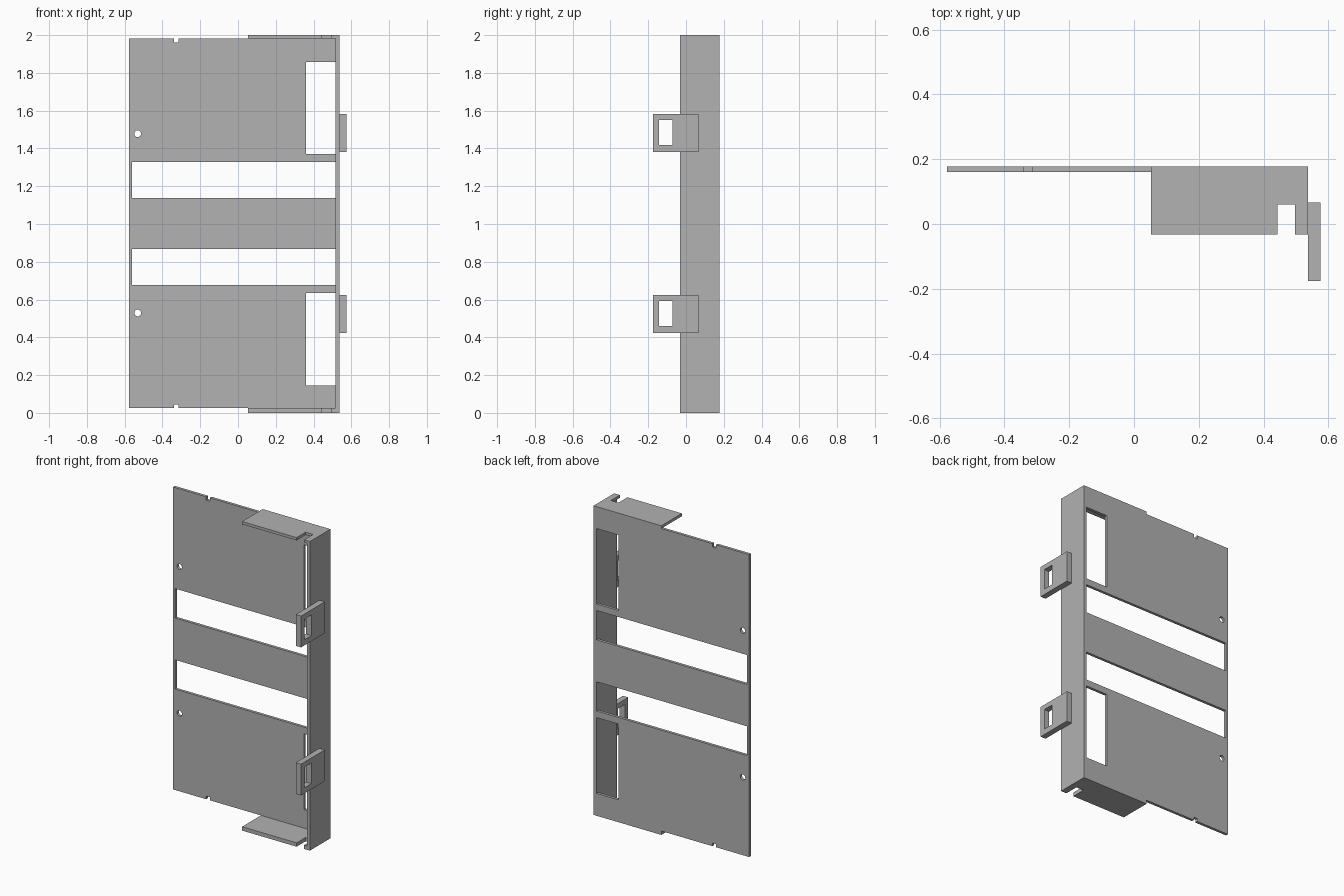
import bpy
import bmesh
from math import pi
from mathutils import Matrix, Vector

cube = bpy.data.objects.get("Cube")
if cube:
    bpy.data.objects.remove(cube, do_unlink=True)

grey = bpy.data.materials.new("plain grey")
grey.use_nodes = True
colour = (0.445, 0.445, 0.445, 1)
grey.diffuse_color = colour
grey.node_tree.nodes["Principled BSDF"].inputs["Base Color"].default_value = colour


def add_mesh(name, bm):
    mesh = bpy.data.meshes.new(name)
    bm.to_mesh(mesh)
    bm.free()
    obj = bpy.data.objects.new(name, mesh)
    bpy.context.collection.objects.link(obj)
    mesh.materials.append(grey)
    return obj


def box(name, x, y, z):
    """Box from the (low, high) range on each axis."""
    lo, hi = (Vector(c) for c in zip(x, y, z))
    bm = bmesh.new()
    bmesh.ops.create_cube(bm, size=1, matrix=Matrix.Translation((lo + hi) / 2)
                          @ Matrix.Diagonal((hi - lo).to_4d()))
    return add_mesh(name, bm)


def pin(name, x, y, z, radius):
    """Cylinder along y, used to drill a round hole."""
    bm = bmesh.new()
    bmesh.ops.create_cone(bm, cap_ends=True, segments=24, radius1=radius,
                          radius2=radius, depth=0.1,
                          matrix=Matrix.Translation((x, y, z)) @ Matrix.Rotation(pi / 2, 4, 'X'))
    return add_mesh(name, bm)


def cut(obj, cutters):
    """Subtract the cutters, bake the result and discard them."""
    for cutter in cutters:
        cutter.hide_render = True
        mod = obj.modifiers.new("cut", 'BOOLEAN')
        mod.operation, mod.solver, mod.object = 'DIFFERENCE', 'EXACT', cutter
    graph = bpy.context.evaluated_depsgraph_get()
    mesh = bpy.data.meshes.new_from_object(obj.evaluated_get(graph))
    obj.modifiers.clear()
    obj.data = mesh
    for cutter in cutters:
        bpy.data.objects.remove(cutter, do_unlink=True)


INNER, OUTER = 0.515, 0.537      # side wall faces
FRONT, BACK = -0.032, 0.178      # depth of the folded edges
THROUGH = (0.1, 0.25)            # depth range of cutters in the panel

# Back panel with windows, long slots, edge notches and screw holes
panel = box("back_panel", (-0.577, INNER), (0.16, BACK), (0.025, 1.982))
holes = []
for z in ((0.145, 0.635), (1.37, 1.858)):
    holes.append(box("window_cutter", (0.36, 0.6), THROUGH, z))
for z in ((0.678, 0.867), (1.138, 1.328)):
    holes.append(box("slot_cutter", (-0.562, 0.6), THROUGH, z))
for z in ((-0.1, 0.045), (1.96, 2.1)):
    holes.append(box("notch_cutter", (-0.34, -0.314), THROUGH, z))
for z in (0.529, 1.478):
    holes.append(pin("screw_cutter", -0.531, 0.17, z, 0.018))
cut(panel, holes)

# Side wall
box("side_wall", (INNER, OUTER), (FRONT, BACK), (0, 2))

# Top and bottom flanges, each with an open slot near the wall
for name, z in (("bottom_flange", (0, 0.025)), ("top_flange", (1.982, 2))):
    flange = box(name, (0.052, INNER), (FRONT, BACK), z)
    cut(flange, [box("flange_cutter", (0.442, 0.496), (-0.2, 0.06), (z[0] - 0.1, z[1] + 0.1))])

# Mounting tabs on the outside of the wall, each with a rectangular eye
for name, z in (("lower_tab", 0.422), ("upper_tab", 1.38)):
    tab = box(name, (OUTER, 0.575), (-0.176, 0.066), (z, z + 0.203))
    cut(tab, [box("eye_cutter", (0.5, 0.7), (-0.142, -0.072), (z + 0.037, z + 0.17))])
